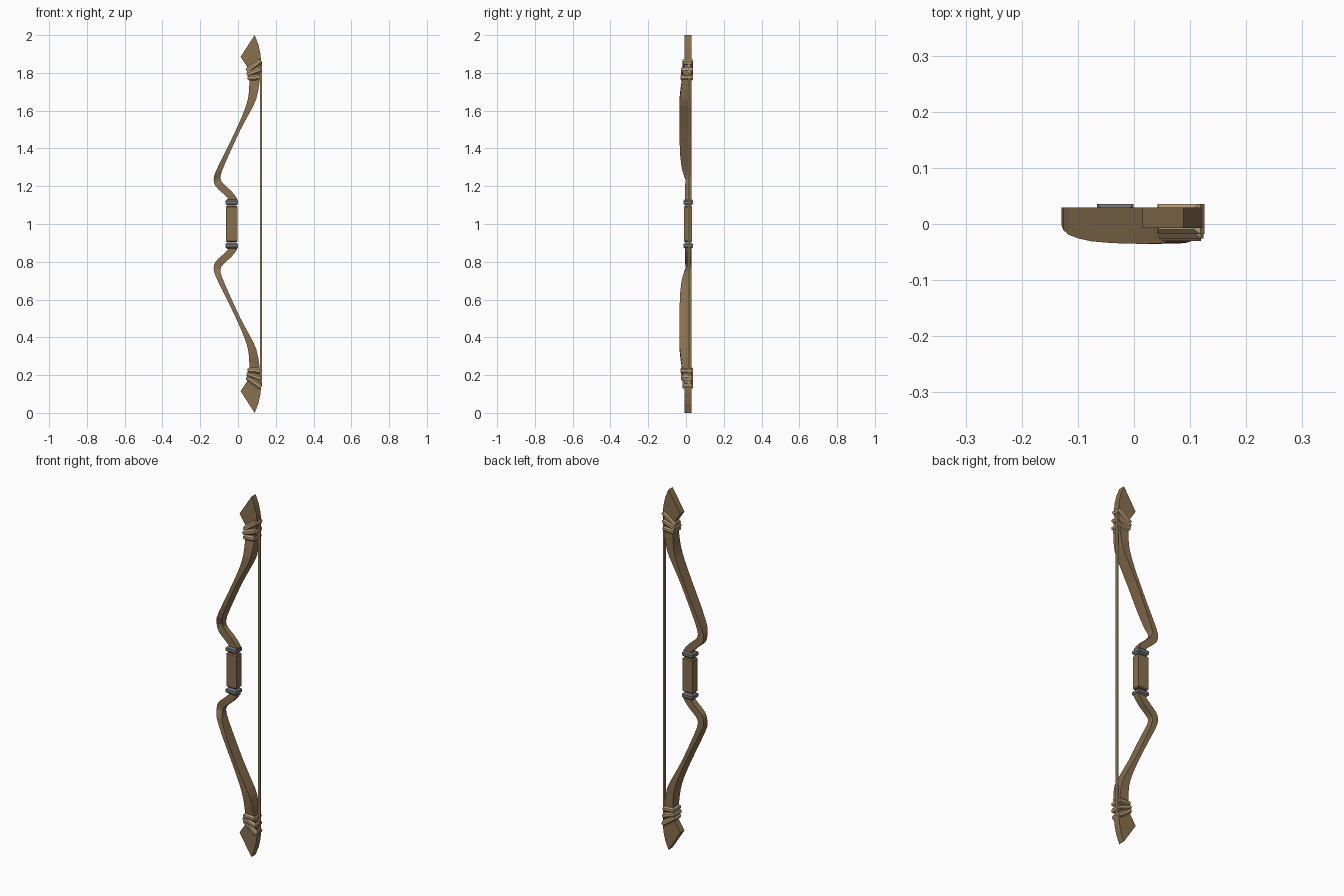
import bpy, bmesh, math
from mathutils import Matrix

if "Cube" in bpy.data.objects:
    bpy.data.objects.remove(bpy.data.objects["Cube"])


def material(name, col):
    m = bpy.data.materials.new(name)
    m.diffuse_color = (*col, 1)
    m.use_nodes = True
    m.node_tree.nodes["Principled BSDF"].inputs["Base Color"].default_value = m.diffuse_color
    return m


WOOD = material("brown wood", (0.25, 0.16, 0.078))
TAN = material("tan wrapping", (0.47, 0.33, 0.18))
GREY = material("grey metal", (0.17, 0.17, 0.175))
CORD = material("tan cord", (0.36, 0.27, 0.14))


def finish(bm, name, mat, mirror=True):
    """Make an object around z = 1; optionally mirror it to the lower half."""
    bmesh.ops.recalc_face_normals(bm, faces=bm.faces)
    me = bpy.data.meshes.new(name)
    bm.to_mesh(me)
    bm.free()
    me.materials.append(mat)
    ob = bpy.data.objects.new(name, me)
    bpy.context.collection.objects.link(ob)
    ob.location.z = 1
    if mirror:
        mod = ob.modifiers.new("mirror", 'MIRROR')
        mod.use_axis = (False, False, True)
        mod.use_mirror_merge = False
    return ob


def band(name, mat, centre, size, tilt=0, bevel=0.006, mirror=True):
    """Box with its top and bottom rims chamfered."""
    bm = bmesh.new()
    bmesh.ops.create_cube(bm, size=1)
    bmesh.ops.scale(bm, vec=size, verts=bm.verts)
    rims = [e for e in bm.edges if abs(e.verts[0].co.z - e.verts[1].co.z) < 1e-6]
    if bevel:
        bmesh.ops.bevel(bm, geom=rims, offset=bevel, segments=1,
                        profile=0.5, affect='EDGES')
    m = Matrix.Translation(centre) @ Matrix.Rotation(-math.radians(tilt), 4, 'Y')
    bmesh.ops.transform(bm, matrix=m, verts=bm.verts)
    return finish(bm, name, mat, mirror)


def catmull(a, b, c, d, t):
    return 0.5 * (2 * b + (c - a) * t + (2 * a - 5 * b + 4 * c - d) * t * t
                  + (3 * b - a - 3 * c + d) * t ** 3)


# Limb stations above the middle: left x, left z, right x, right z, front y
STATIONS = [(-0.055, 0.115, -0.005, 0.115, -0.006),
            (-0.052, 0.135, -0.005, 0.135, -0.006),
            (-0.085, 0.167, -0.038, 0.177, -0.006),
            (-0.118, 0.198, -0.080, 0.215, -0.004),
            (-0.129, 0.235, -0.093, 0.242, -0.003),
            (-0.117, 0.280, -0.085, 0.280, -0.019),
            (-0.075, 0.365, -0.049, 0.365, -0.031),
            (-0.010, 0.500, 0.012, 0.497, -0.035),
            (0.035, 0.605, 0.062, 0.590, -0.035),
            (0.056, 0.680, 0.096, 0.660, -0.033),
            (0.060, 0.765, 0.114, 0.755, -0.022),
            (0.058, 0.830, 0.116, 0.840, -0.008)]

# Limbs: a four-sided loft with a flat back
rows = []
n = len(STATIONS)
for i in range(n - 1):
    p = [STATIONS[min(max(i + k, 0), n - 1)] for k in (-1, 0, 1, 2)]
    for t in (0, 0.5):
        rows.append([catmull(*v, t) for v in zip(*p)])
rows.append(STATIONS[-1])
bm = bmesh.new()
rings = []
for lx, lz, rx, rz, fy in rows:
    rings.append([bm.verts.new(c) for c in
                  ((lx, fy, lz), (rx, fy, rz), (rx, 0.029, rz), (lx, 0.029, lz))])
for a, b in zip(rings, rings[1:]):
    for k in range(4):
        j = (k + 1) % 4
        bm.faces.new((a[k], a[j], b[j], b[k]))
bm.faces.new(rings[0])
bm.faces.new(rings[-1])
finish(bm, "limbs", WOOD)

# Pointed tips
outline = [(0.088, 1.0), (0.014, 0.885), (0.055, 0.822), (0.117, 0.822),
           (0.122, 0.865), (0.118, 0.905), (0.108, 0.950)]
bm = bmesh.new()
face = bm.faces.new([bm.verts.new((x, -0.007, z)) for x, z in outline])
ext = bmesh.ops.extrude_face_region(bm, geom=[face])
bmesh.ops.translate(bm, vec=(0, 0.036, 0),
                    verts=[v for v in ext["geom"] if isinstance(v, bmesh.types.BMVert)])
finish(bm, "tips", WOOD)

# Fanned wrappings below each tip: x, z, width, front y, tilt
for x, z, w, front, tilt in ((0.084, 0.837, 0.094, -0.018, 36),
                             (0.084, 0.805, 0.080, -0.026, 20),
                             (0.085, 0.775, 0.068, -0.030, 4)):
    band("tip_wrapping", TAN, (x, (0.036 + front) / 2, z),
         (w, 0.036 - front, 0.029), tilt, 0.008)

# Handle and its metal rings
band("grip", WOOD, (-0.033, 0.011, 0), (0.062, 0.044, 0.19), 0, 0.005, False)
band("grip_ring", GREY, (-0.033, 0.011, 0.115), (0.065, 0.050, 0.034), 0, 0.009)

# Square bowstring
band("bowstring", CORD, (0.121, 0.016, 0), (0.010, 0.010, 1.72), 0, 0, False)
